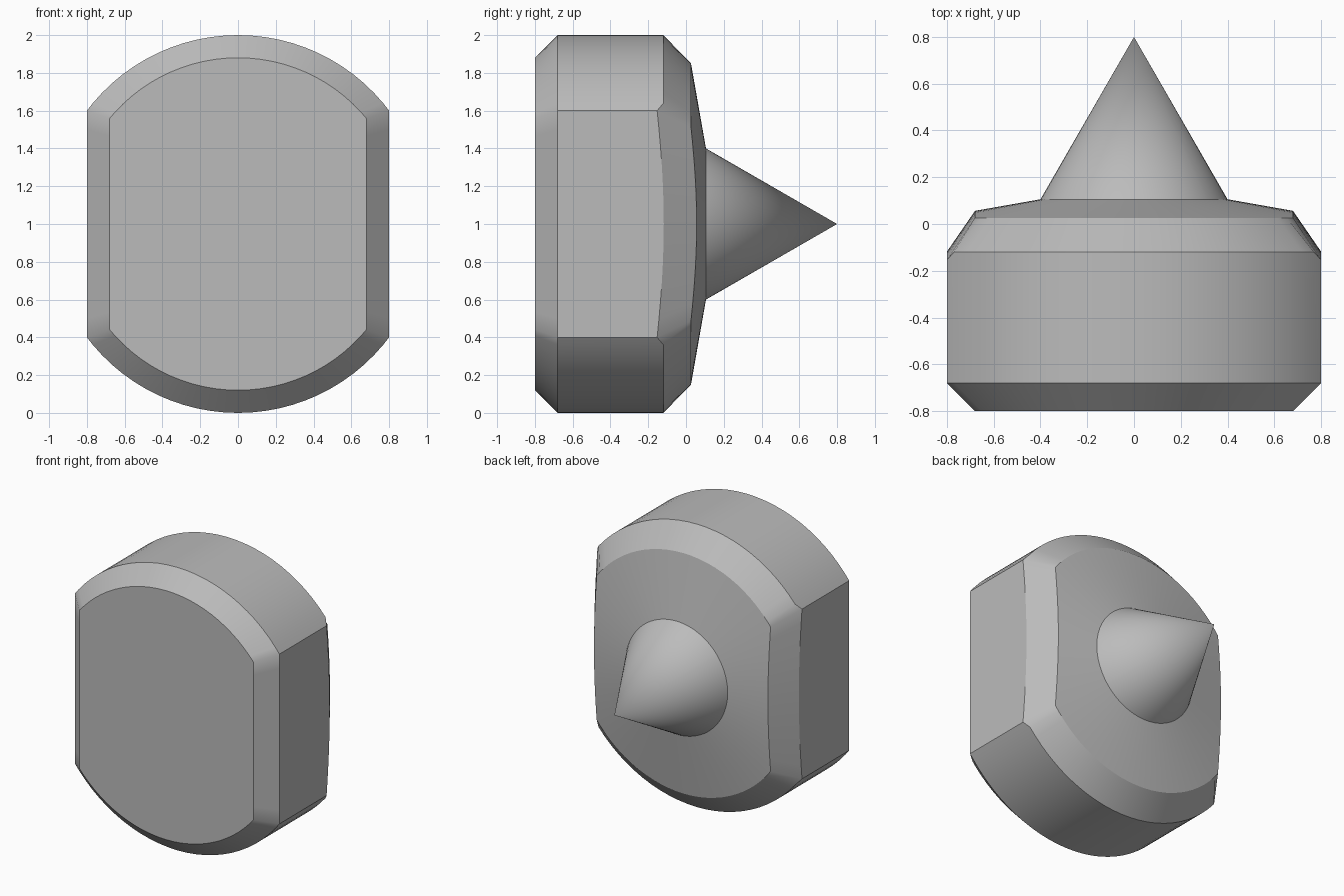
import bpy, bmesh, math

if "Cube" in bpy.data.objects:
    bpy.data.objects.remove(bpy.data.objects["Cube"])

SIDE, ARC = 12, 24                    # segments on each flat side and each arc
SLOPE = math.tan(math.radians(10))    # dish of the back face

grey = bpy.data.materials.new("grey")
grey.use_nodes = True
colour = (0.5, 0.5, 0.5, 1)
grey.diffuse_color = colour
grey.node_tree.nodes["Principled BSDF"].inputs["Base Color"].default_value = colour


def dish(r):
    """Depth of the shallow conical back at a radius."""
    return SLOPE * (1 - r)


def outline(radius, width):
    """Disc outline with both sides cut flat: (x, z, radius, on_side)."""
    corner = math.acos(width / radius)
    points = []
    for turn in (0, math.pi):
        for i in range(SIDE + 1):
            z = radius * math.sin(corner) * (2 * i / SIDE - 1)
            a = math.atan2(z, width) + turn
            r = math.hypot(width, z)
            points.append((r * math.cos(a), r * math.sin(a), r, True))
        # short first and last steps make the small corner facets
        lead = 0.05
        span = math.pi - 2 * (corner + lead)
        for i in range(ARC + 1):
            a = corner + lead + span * i / ARC + turn
            points.append((radius * math.cos(a), radius * math.sin(a), radius, False))
    return points


def finish(bm, name):
    bmesh.ops.recalc_face_normals(bm, faces=bm.faces)
    mesh = bpy.data.meshes.new(name)
    bm.to_mesh(mesh)
    bm.free()
    mesh.materials.append(grey)
    ob = bpy.data.objects.new(name, mesh)
    bpy.context.collection.objects.link(ob)
    bpy.ops.object.select_all(action="DESELECT")
    ob.select_set(True)
    bpy.context.view_layer.objects.active = ob
    bpy.ops.object.shade_smooth_by_angle(angle=math.radians(30))


# Body: front chamfer, barrel, back chamfer, dished back and spike as rings
front = [(x, -0.8, z) for x, z, r, s in outline(0.88, 0.68)]
outer = outline(1, 0.8)
barrel_front = [(x, -0.68, z) for x, z, r, s in outer]
barrel_back = [(x, dish(r) - 0.153 if s else -0.12, z) for x, z, r, s in outer]
rim = outline(0.85, 0.68)
back = [(x, dish(r), z) for x, z, r, s in rim]
spike_base = [(0.4 * x / r, dish(0.4), 0.4 * z / r) for x, z, r, s in rim]

bm = bmesh.new()
rings = [[bm.verts.new((x, y, z + 1)) for x, y, z in ring]
         for ring in (front, barrel_front, barrel_back, back, spike_base)]
bm.faces.new(rings[0])
count = len(rings[0])
for a, b in zip(rings, rings[1:]):
    for i in range(count):
        j = (i + 1) % count
        bm.faces.new((a[i], a[j], b[j], b[i]))

# Pointed spike on the back
tip = bm.verts.new((0, 0.8, 1))
for i in range(count):
    bm.faces.new((rings[-1][i], rings[-1][(i + 1) % count], tip))

finish(bm, "spiked_body")
